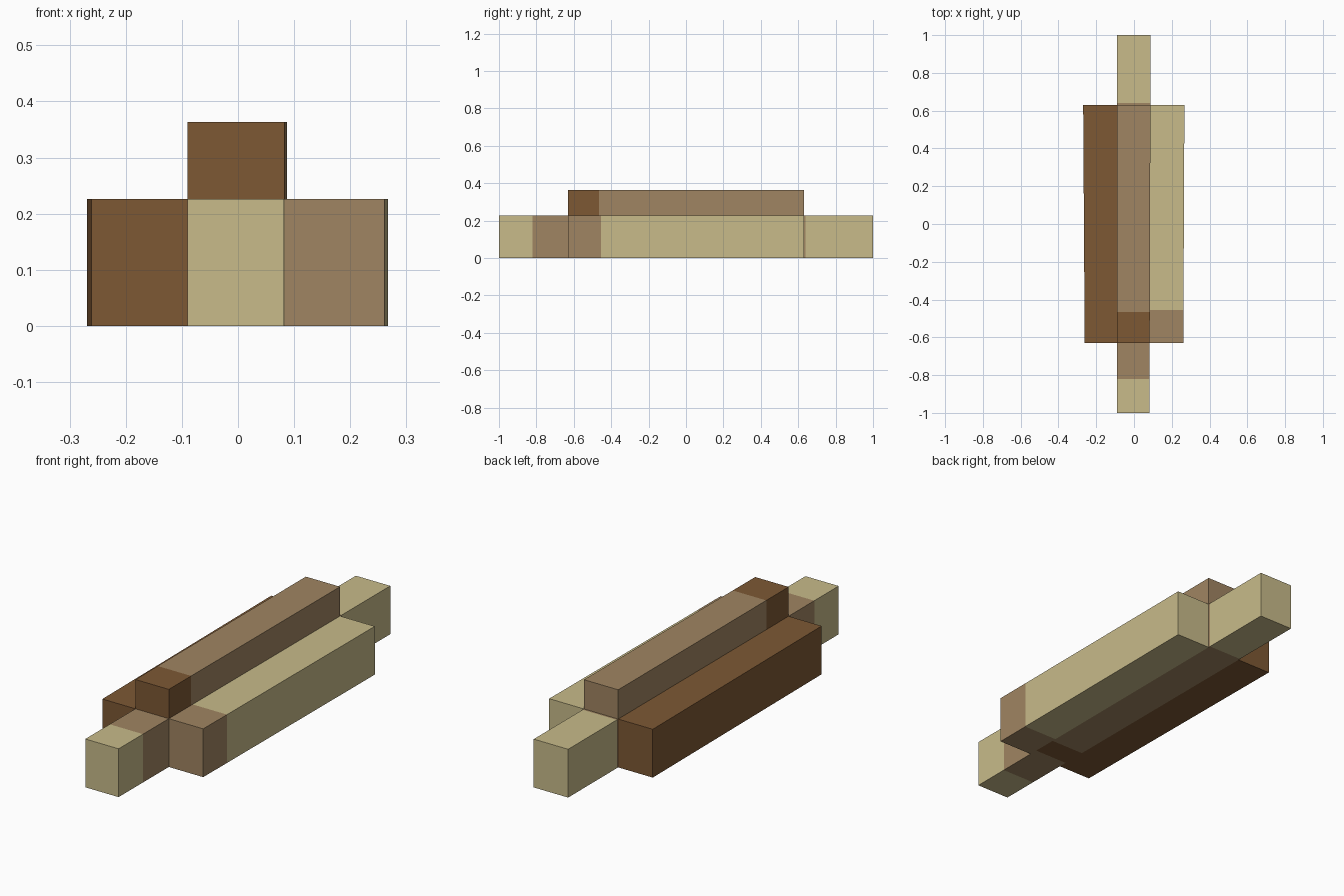
import bpy, bmesh

if "Cube" in bpy.data.objects:
    bpy.data.objects.remove(bpy.data.objects["Cube"])


def material(name, rgb):
    def lin(c):
        c /= 255
        return c / 12.92 if c <= 0.04045 else ((c + 0.055) / 1.055) ** 2.4
    m = bpy.data.materials.new(name)
    m.diffuse_color = (*[lin(c) for c in rgb], 1)
    m.use_nodes = True
    m.node_tree.nodes["Principled BSDF"].inputs["Base Color"].default_value = m.diffuse_color
    return m


MATS = [material("dark brown wood", (125, 88, 52)),
        material("mid brown wood", (160, 133, 98)),
        material("pale wood", (200, 187, 138))]
DARK, MID, PALE = 0, 1, 2


def beam(name, front_x, back_x, z, stops, colours, under=None):
    """Square beam along y, cut at the stops; one colour per section."""
    bm = bmesh.new()
    y0, y1 = stops[0], stops[-1]
    rings = []
    for y in stops:
        t = (y - y0) / (y1 - y0)
        a, b = (f + (k - f) * t for f, k in zip(front_x, back_x))
        rings.append([bm.verts.new(p) for p in
                      ((a, y, z[0]), (b, y, z[0]), (b, y, z[1]), (a, y, z[1]))])
    for i, (r, s) in enumerate(zip(rings, rings[1:])):
        for k in range(4):
            f = bm.faces.new((r[k], r[(k + 1) % 4], s[(k + 1) % 4], s[k]))
            f.material_index = (under or colours)[i] if k == 0 else colours[i]
    bm.faces.new(rings[0][::-1]).material_index = colours[0]
    bm.faces.new(rings[-1]).material_index = colours[-1]
    bmesh.ops.recalc_face_normals(bm, faces=bm.faces)
    me = bpy.data.meshes.new(name)
    bm.to_mesh(me)
    bm.free()
    for m in MATS:
        me.materials.append(m)
    ob = bpy.data.objects.new(name, me)
    bpy.context.collection.objects.link(ob)


LOW, HIGH = (0, 0.226), (0.226, 0.363)

# long middle beam, with a dark patch underneath near the front
beam("middle_beam", (-0.09, 0.082), (-0.09, 0.088), LOW,
     [-1, -0.82, -0.59, -0.475, 0.64, 1],
     [PALE, MID, MID, MID, PALE], [PALE, MID, DARK, MID, PALE])
# shorter side beams, slightly wider at the back
beam("left_beam", (-0.261, -0.09), (-0.269, -0.09), LOW, [-0.63, 0.63], [DARK])
beam("right_beam", (0.083, 0.261), (0.087, 0.267), LOW,
     [-0.63, -0.455, 0.63], [MID, PALE])
# beam stacked on top
beam("top_beam", (-0.09, 0.083), (-0.09, 0.087), HIGH,
     [-0.63, -0.465, 0.63], [DARK, MID])
